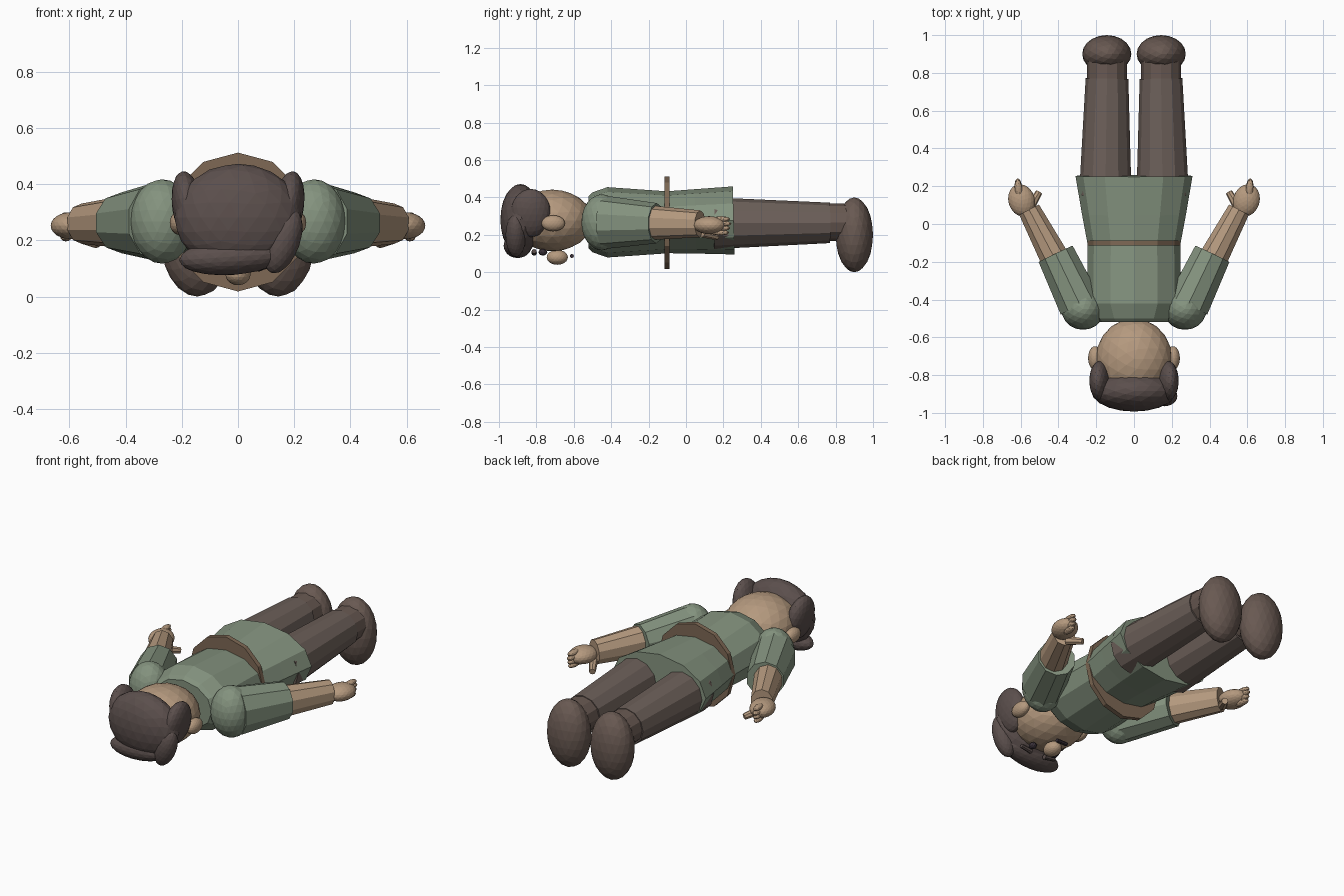
import bpy, bmesh, math
from mathutils import Vector, Matrix, Euler

if "Cube" in bpy.data.objects:
    bpy.data.objects.remove(bpy.data.objects["Cube"])


def material(name, r, g, b):
    m = bpy.data.materials.new(name)
    m.diffuse_color = (r, g, b, 1)
    m.use_nodes = True
    m.node_tree.nodes["Principled BSDF"].inputs["Base Color"].default_value = m.diffuse_color
    return m


TUNIC = material("tunic_green", .23, .29, .21)
SKIN = material("skin", .46, .32, .21)
HAIR = material("hair_brown", .105, .078, .073)
CLOTH = material("trouser_brown", .15, .115, .10)
BOOT = material("boot_brown", .14, .10, .084)
BELT = material("belt_leather", .21, .14, .09)
DARK = material("dark", .04, .03, .04)


def finish(name, bm, mat):
    bmesh.ops.recalc_face_normals(bm, faces=bm.faces)
    me = bpy.data.meshes.new(name)
    bm.to_mesh(me)
    bm.free()
    me.materials.append(mat)
    ob = bpy.data.objects.new(name, me)
    bpy.context.collection.objects.link(ob)
    return ob


def blob(name, loc, size, mat, rot=(0, 0, 0), sub=3):
    """Faceted ellipsoid."""
    bm = bmesh.new()
    mx = (Matrix.Translation(loc) @ Euler(rot).to_matrix().to_4x4()
          @ Matrix.Diagonal((*size, 1)))
    bmesh.ops.create_icosphere(bm, subdivisions=sub, radius=1, matrix=mx)
    return finish(name, bm, mat)


def tube(name, rings, mat, sides=12):
    """Loft of (centre, half width, half height) rings along a line."""
    bm = bmesh.new()
    d = (Vector(rings[-1][0]) - Vector(rings[0][0])).normalized()
    u = d.cross(Vector((0, 0, 1))).normalized()
    v = u.cross(d)
    loops = []
    for c, a, b in rings:
        loops.append([bm.verts.new(Vector(c) + u * a * math.sin(t) + v * b * math.cos(t))
                      for t in (2 * math.pi * i / sides for i in range(sides))])
    for p, q in zip(loops, loops[1:]):
        for i in range(sides):
            j = (i + 1) % sides
            bm.faces.new((p[i], p[j], q[j], q[i]))
    bm.faces.new(loops[0])
    bm.faces.new(loops[-1])
    return finish(name, bm, mat)


# torso, skirt of the tunic, belt
Z = .27
tube("tunic_top", [((0, -.52, Z), .19, .14), ((0, -.50, Z), .21, .16),
                   ((0, -.42, Z), .25, .188), ((0, -.09, Z), .245, .165)], TUNIC)
tube("tunic_skirt", [((0, -.11, Z), .245, .165), ((0, .05, .275), .275, .172),
                     ((0, .255, .28), .31, .182)], TUNIC)
tube("belt", [((0, -.115, .268), .247, .247), ((0, -.087, .268), .247, .247)], BELT)

# head, nose, mouth
blob("head", (0, -.715, .28), (.202, .215, .165), SKIN)
blob("nose", (0, -.688, .083), (.045, .057, .04), SKIN)
tube("mouth", [((-.035, -.61, .09), .011, .011), ((.035, -.61, .09), .011, .011)], DARK, 8)

# hair
blob("hair_cap", (0, -.885, .285), (.226, .108, .19), HAIR)
blob("fringe", (-.02, -.90, .145), (.19, .075, .065), HAIR, (0, math.radians(-4), 0))
blob("fringe_lock", (.16, -.91, .20), (.06, .055, .12), HAIR, (0, math.radians(20), 0))

for s, side in ((-1, "left"), (1, "right")):
    # head details
    blob(side + "_ear", (s * .207, -.71, .265), (.036, .063, .043), SKIN)
    blob(side + "_hair_tuft", (s * .178, -.83, .32), (.056, .107, .13), HAIR, (0, s * .15, 0))
    blob(side + "_eye", (s * .075, -.765, .11), (.022, .024, .018), DARK, sub=2)
    tube(side + "_brow", [((s * .045, -.812, .105), .015, .014),
                          ((s * .115, -.812, .115), .013, .012)], HAIR, 8)

    # arm
    blob(side + "_shoulder", (s * .27, -.45, Z), (.115, .11, .15), TUNIC)
    tube(side + "_sleeve", [((s * .285, -.43, Z), .12, .142),
                            ((s * .415, -.158, .265), .105, .108)], TUNIC, 10)
    tube(side + "_forearm", [((s * .41, -.20, .268), .082, .093),
                             ((s * .555, .075, .262), .062, .072)], SKIN, 10)
    blob(side + "_hand", (s * .595, .125, .255), (.07, .087, .048), SKIN, (0, 0, s * -.3))
    for i in range(4):
        blob(f"{side}_finger_{i}", (s * .612, .195 - .006 * abs(i - 1), .287 - .024 * i),
             (.02, .048, .016), SKIN, (0, 0, s * -.1), 2)
    tube(side + "_thumb", [((s * .55, .09, .215), .026, .026),
                           ((s * .503, .168, .192), .018, .018)], SKIN, 8)

    # leg
    tube(side + "_trouser_leg", [((s * .152, .15, .265), .139, .138),
                                 ((s * .143, .77, .267), .113, .108)], CLOTH)
    tube(side + "_boot_shaft", [((s * .144, .74, .27), .106, .101),
                                ((s * .144, .90, .27), .106, .101)], BOOT)
    blob(side + "_boot", (s * .144, .90, .203), (.13, .10, .2), BOOT)

# rest the lowest point on z = 0
bpy.context.view_layer.update()
meshes = [o for o in bpy.data.objects if o.type == 'MESH']
low = min(v.co.z for o in meshes for v in o.data.vertices)
for o in meshes:
    o.data.transform(Matrix.Translation((0, 0, -low)))
